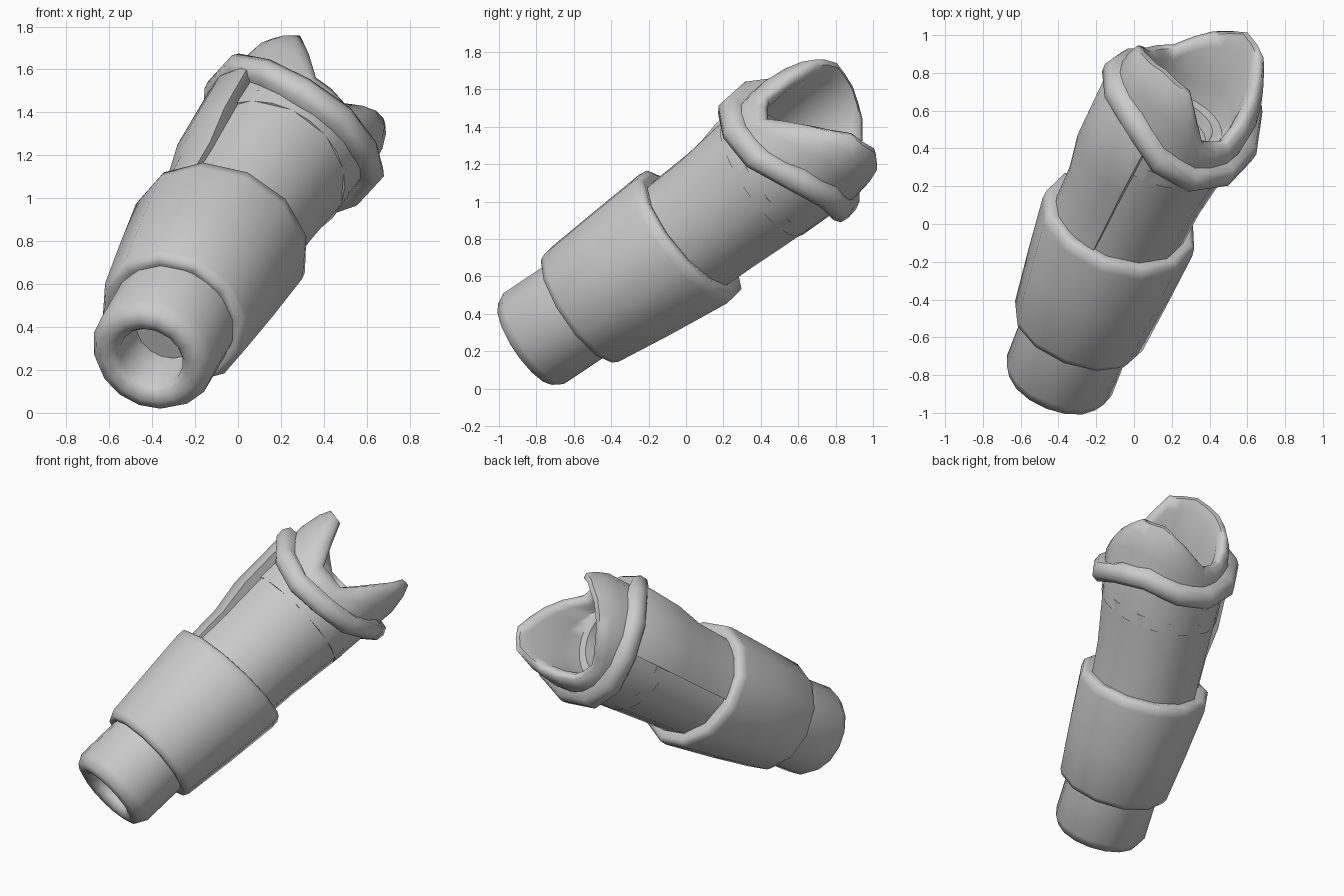
import bpy, bmesh, math
from mathutils import Vector

if "Cube" in bpy.data.objects:
    bpy.data.objects.remove(bpy.data.objects["Cube"])

# Tilted main axis with a slight bend past the collar
BASE = Vector((-0.41, -0.84, 0.25))
W = Vector((0.309, 0.79, 0.527)).normalized()
U = W.cross(Vector((0, 0, 1))).normalized()
V = U.cross(W)
BEND = Vector((0.07, -0.02, 0.05))


def point(t, deg, r):
    a = math.radians(deg)
    k = max(0.0, t - 1.1) / 0.65
    return BASE + W * t + BEND * min(k, 1.3) + (U * math.cos(a) + V * math.sin(a)) * r


def sweep(name, profile, angles, ring=True, loop=False, shift=lambda a, t: 0.0, sharp=40):
    """Turn a (distance, radius) profile about the axis; shift slides it per angle."""
    bm = bmesh.new()
    cols = [[bm.verts.new(point(t + shift(a, t), a, r)) for t, r in profile] for a in angles]
    n, m = len(angles), len(profile)
    for i in range(n if ring else n - 1):
        c, d = cols[i], cols[(i + 1) % n]
        for j in range(m if loop else m - 1):
            k = (j + 1) % m
            bm.faces.new((c[j], d[j], d[k], c[k]))
    if not ring:
        bm.faces.new(cols[0])
        bm.faces.new(cols[-1])
    elif not loop:
        bm.faces.new([c[0] for c in cols])
        bm.faces.new([c[-1] for c in cols])
    bmesh.ops.recalc_face_normals(bm, faces=bm.faces)
    me = bpy.data.meshes.new(name)
    bm.to_mesh(me)
    bm.free()
    ob = bpy.data.objects.new(name, me)
    bpy.context.collection.objects.link(ob)
    bpy.ops.object.select_all(action='DESELECT')
    ob.select_set(True)
    bpy.context.view_layer.objects.active = ob
    bpy.ops.object.shade_smooth_by_angle(angle=math.radians(sharp))
    return ob


def around(n):
    return [i * 360 / n for i in range(n)]


def table(values, a):
    """Smoothly interpolate twelve values spaced 30 degrees apart."""
    i, f = divmod(a / 30, 1)
    f = f * f * (3 - 2 * f)
    return values[int(i) % 12] * (1 - f) + values[(int(i) + 1) % 12] * f


# Distance offsets along the axis, one per 30 degrees
CUFF = [0.0, -0.05, -0.06, 0.01, 0.14, 0.18, 0.18, 0.14, 0.11, 0.13, 0.17, 0.11]
RIM = [0.28, 0.08, 0.10, 0.39, 0.43, 0.40, 0.34, 0.24, 0.24, 0.38, 0.48, 0.45]

# Hollow lower pipe with a rounded lip
sweep("lower_pipe", [(0.25, 0.15), (0.02, 0.155), (-0.01, 0.175), (-0.025, 0.22), (-0.01, 0.265),
                     (0.05, 0.297), (0.45, 0.297)], around(16), sharp=65)

# Thick flaring collar
sweep("collar", [(0.37, 0.26), (0.34, 0.31), (0.345, 0.345), (0.38, 0.362), (0.7, 0.395), (1.04, 0.425),
                 (1.09, 0.42), (1.105, 0.39), (1.09, 0.32)], around(12),
      shift=lambda a, t: -0.03 * math.sin(math.radians(a)) if t > 0.9 else 0, sharp=65)

# Upper tube
sweep("upper_tube", [(1.0, 0.345), (1.3, 0.355), (1.67, 0.385)], around(12))

# Overlapping panel on the upper tube
sweep("side_panel", [(1.05, 0.32), (1.05, 0.36), (1.3, 0.375), (1.5, 0.42), (1.7, 0.44), (1.78, 0.4),
                     (1.78, 0.34), (1.4, 0.33)], [102, 108, 130, 150, 168, 176], ring=False, loop=True,
      shift=lambda a, t: table(CUFF, a) if t > 1.6 else 0, sharp=50)

# Slanted rolled cuff
sweep("cuff", [(1.70, 0.36), (1.69, 0.43), (1.72, 0.465), (1.77, 0.47), (1.815, 0.445), (1.825, 0.36)],
      around(12), loop=True, shift=lambda a, t: table(CUFF, a), sharp=65)

# Forked socket: two thick curved tongues with notches between
sweep("forked_socket", [(1.60, 0.378), (1.735, 0.395), (1.76, 0.375), (1.79, 0.345), (1.79, 0.31),
                        (1.76, 0.285), (1.731, 0.28), (1.78, 0.265), (1.775, 0.215), (1.71, 0.205)],
      around(24),
      shift=lambda a, t: 0.0 if t < 1.72 or t in (1.78, 1.775)
      else table(RIM, a) * (0.7 if t == 1.735 else 0.9 if t == 1.76 else 0.4 if t == 1.731 else 1),
      sharp=65)
